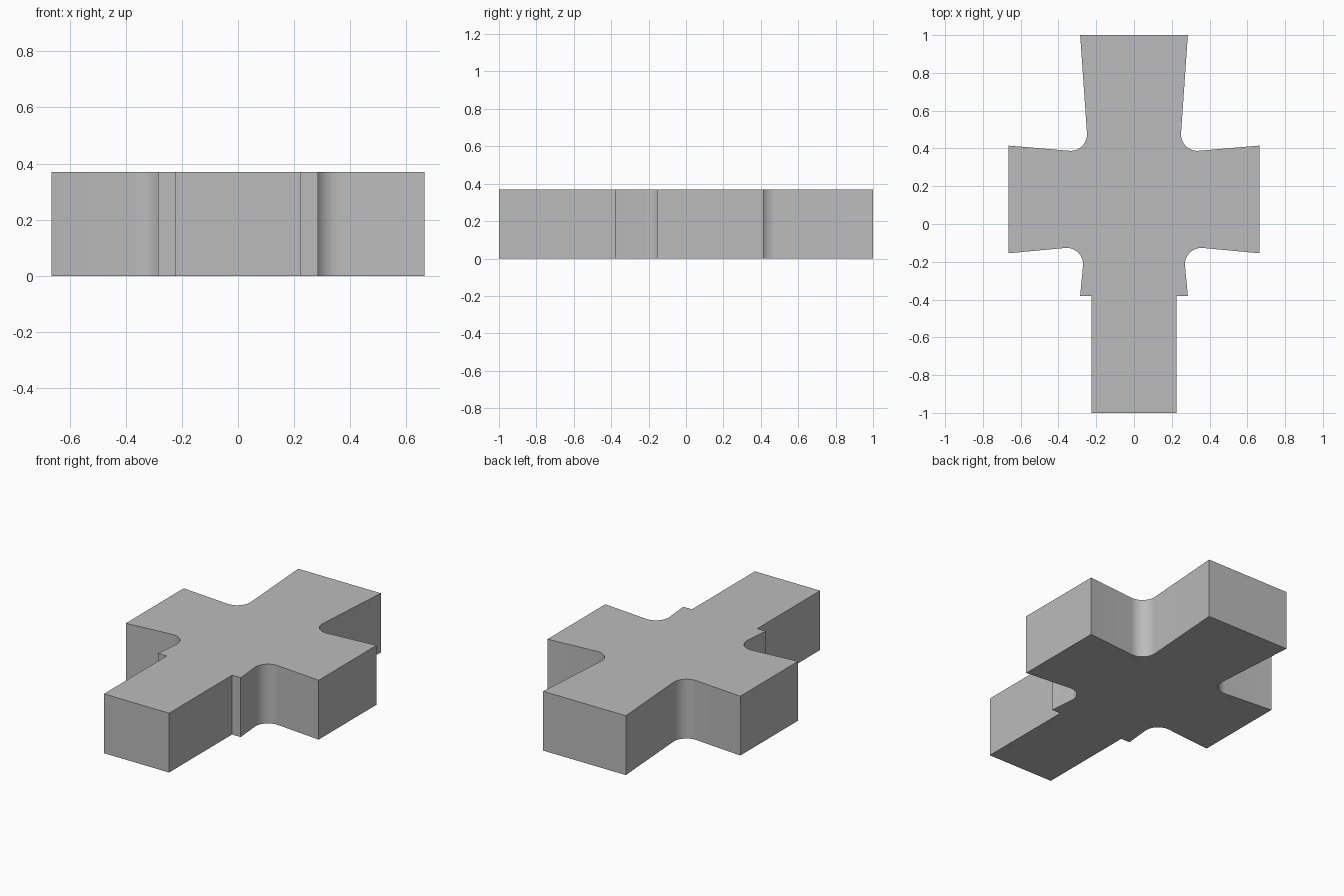
import bpy, bmesh, math
from mathutils import Vector

cube = bpy.data.objects.get("Cube")
if cube:
    bpy.data.objects.remove(cube)

HEIGHT = 0.37
RADIUS = 0.087


def fillet(before, corner, after, radius, steps=12):
    """Round a corner of a 2D outline with an arc tangent to both sides."""
    b, c, a = Vector(before), Vector(corner), Vector(after)
    u, v = (b - c).normalized(), (a - c).normalized()
    half = u.angle(v) / 2
    centre = c + (u + v).normalized() * radius / math.sin(half)
    reach = radius / math.tan(half)
    start, end = c + u * reach - centre, c + v * reach - centre
    sweep = math.pi - 2 * half
    arc = []
    for i in range(steps + 1):
        t = i / steps
        arc.append(centre + (start * math.sin((1 - t) * sweep)
                             + end * math.sin(t * sweep)) / math.sin(sweep))
    return arc


# Half outline: tongue, shoulder, flared side arm, flared rear arm
shoulder, arm_front = (0.285, -0.38), (0.665, -0.155)
arm_back, rear = (0.665, 0.415), (0.285, 1.0)
half = [Vector((0.225, -1.0)), Vector((0.225, -0.38)), Vector(shoulder)]
half += fillet(shoulder, (0.26, -0.117), arm_front, RADIUS)
half += [Vector(arm_front), Vector(arm_back)]
half += fillet(arm_back, (0.242, 0.379), rear, RADIUS)
half += [Vector(rear)]
outline = half + [Vector((-p.x, p.y)) for p in reversed(half)]

# Extrude the mirrored outline into the solid block
bm = bmesh.new()
base = bm.faces.new([bm.verts.new((p.x, p.y, 0)) for p in outline])
top = bmesh.ops.extrude_face_region(bm, geom=[base], use_keep_orig=True)
bmesh.ops.translate(bm, vec=(0, 0, HEIGHT),
                    verts=[g for g in top["geom"] if isinstance(g, bmesh.types.BMVert)])
bmesh.ops.recalc_face_normals(bm, faces=bm.faces)
mesh = bpy.data.meshes.new("cross_block")
bm.to_mesh(mesh)
bm.free()
block = bpy.data.objects.new("cross_block", mesh)
bpy.context.collection.objects.link(block)

# Plain grey material
grey = bpy.data.materials.new("plain_grey")
grey.use_nodes = True
colour = (0.5, 0.5, 0.5, 1)
grey.diffuse_color = colour
grey.node_tree.nodes["Principled BSDF"].inputs["Base Color"].default_value = colour
mesh.materials.append(grey)

# Smooth the rounded corners only
bpy.ops.object.select_all(action="DESELECT")
block.select_set(True)
bpy.context.view_layer.objects.active = block
bpy.ops.object.shade_smooth_by_angle(angle=math.radians(20))
